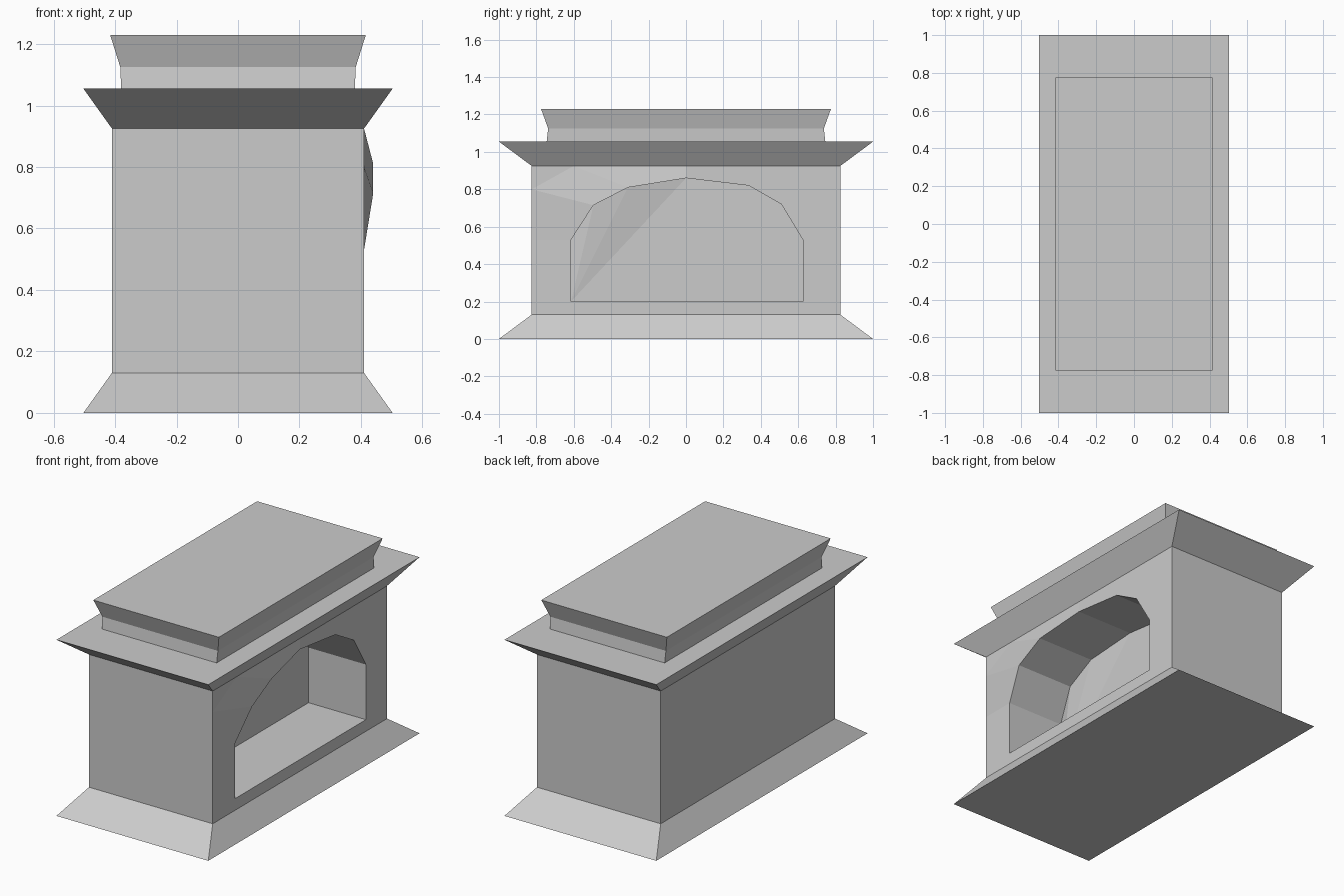
import bpy, bmesh

if "Cube" in bpy.data.objects:
    bpy.data.objects.remove(bpy.data.objects["Cube"])


def finish(name, bm, recalc=True):
    if recalc:
        bmesh.ops.recalc_face_normals(bm, faces=bm.faces)
    me = bpy.data.meshes.new(name)
    bm.to_mesh(me)
    bm.free()
    ob = bpy.data.objects.new(name, me)
    bpy.context.collection.objects.link(ob)
    return ob


def strip(bm, a, b, closed=True):
    n = len(a)
    for i in range(n if closed else n - 1):
        j = (i + 1) % n
        bm.faces.new((a[i], a[j], b[j], b[i]))


# Stepped rectangular shell: half width, half length, height of each level
levels = [(0.503, 1.0, 0), (0.41, 0.825, 0.13), (0.41, 0.825, 0.925),
          (0.503, 1.0, 1.055), (0.38, 0.745, 1.055),
          (0.383, 0.737, 1.125), (0.416, 0.775, 1.23)]
bm = bmesh.new()
rings = [[bm.verts.new((sx * hx, sy * hy, z))
          for sx, sy in ((-1, -1), (1, -1), (1, 1), (-1, 1))]
         for hx, hy, z in levels]
for a, b in zip(rings, rings[1:]):
    strip(bm, a, b)
bm.faces.new(rings[0][::-1])
bm.faces.new(rings[-1])
bmesh.ops.recalc_face_normals(bm, faces=bm.faces)
# Leave the right wall open for the arched niche
wall = [f for f in bm.faces if f.normal.x > 0.99 and 0.4 < f.calc_center_median().z < 0.6]
bmesh.ops.delete(bm, geom=wall, context='FACES_ONLY')
finish("stepped_shell", bm, recalc=False)

# Arch outline (y, z, outward bulge) and matching points on the wall border
arch = [(-0.615, 0.2, 0), (0.625, 0.2, 0), (0.625, 0.53, 0), (0.51, 0.72, 0),
        (0.335, 0.82, 0), (0, 0.86, 0), (-0.31, 0.81, 0.03),
        (-0.495, 0.715, 0.03), (-0.615, 0.53, 0)]
border = [(-0.825, 0.13), (0.825, 0.13), (0.825, 0.53), (0.825, 0.8),
          (0.6, 0.925), (0, 0.925), (-0.6, 0.925), (-0.825, 0.8), (-0.825, 0.53)]
X, DEPTH = 0.41, 0.38

# Wall with arched opening
bm = bmesh.new()
inner = [bm.verts.new((X + d, y, z)) for y, z, d in arch]
outer = [bm.verts.new((X, y, z)) for y, z in border]
strip(bm, outer, inner)
for s, i, j in ((1, 3, 4), (-1, 6, 7)):
    corner = bm.verts.new((X, s * 0.825, 0.925))
    bm.faces.new((outer[i], corner, outer[j]))

# Niche sides and back
back = [bm.verts.new((X + d - DEPTH, y, z)) for y, z, d in arch]
strip(bm, inner, back)
bm.faces.new(back)
bmesh.ops.triangulate(bm, faces=[f for f in bm.faces if len(f.verts) > 4])
ob = finish("arched_niche_wall", bm)
# Make the wall face outward
if sum(p.normal.x * p.area for p in ob.data.polygons) < 0:
    ob.data.flip_normals()
